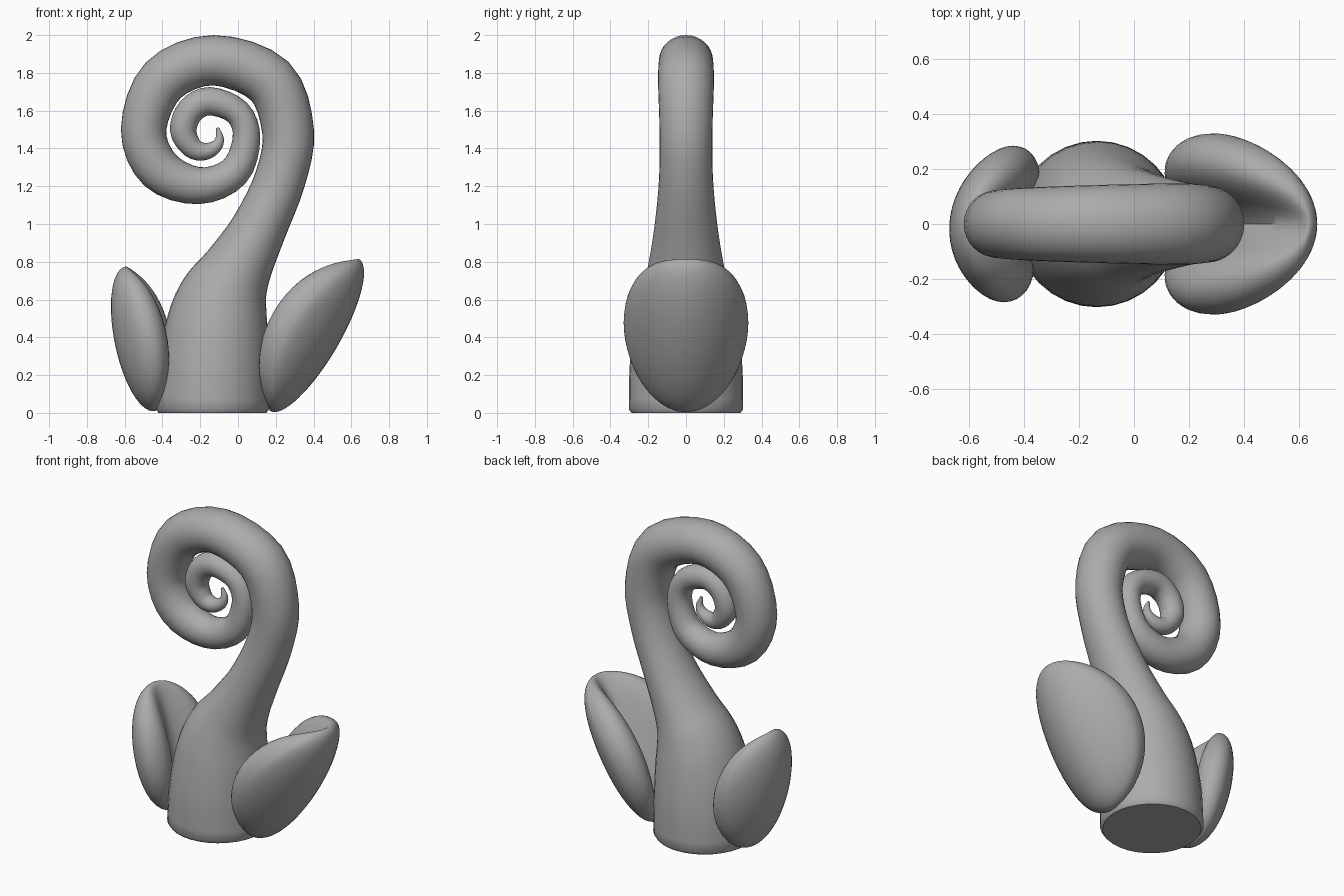
import bpy, bmesh, math
from mathutils import Vector

if "Cube" in bpy.data.objects:
    bpy.data.objects.remove(bpy.data.objects["Cube"])

grey = bpy.data.materials.new("plain grey")
grey.diffuse_color = (0.41, 0.41, 0.41, 1)
grey.use_nodes = True
grey.node_tree.nodes["Principled BSDF"].inputs["Base Color"].default_value = grey.diffuse_color


def finish(name, bm):
    bmesh.ops.recalc_face_normals(bm, faces=bm.faces)
    mesh = bpy.data.meshes.new(name)
    bm.to_mesh(mesh)
    bm.free()
    ob = bpy.data.objects.new(name, mesh)
    bpy.context.collection.objects.link(ob)
    mesh.materials.append(grey)
    bpy.ops.object.select_all(action='DESELECT')
    ob.select_set(True)
    bpy.context.view_layer.objects.active = ob
    bpy.ops.object.shade_smooth_by_angle(angle=math.radians(40))
    return ob


def catmull(p0, p1, p2, p3, t):
    return 0.5 * (2 * p1 + (p2 - p0) * t + (2 * p0 - 5 * p1 + 4 * p2 - p3) * t * t
                  + (3 * p1 - p0 - 3 * p2 + p3) * t ** 3)


# Curled stem: x, z, radius in the curl plane, radius across it
PATH = [(-.135, .02, .3, .303), (-.128, .25, .29, .298), (-.107, .48, .267, .27),
        (-.068, .63, .233, .238), (.0, .77, .183, .203), (.112, .98, .147, .168),
        (.223, 1.237, .135, .143), (.265, 1.49, .137, .14), (.168, 1.757, .142, .148),
        (-.13, 1.867, .133, .142), (-.395, 1.762, .132, .132), (-.5, 1.5, .12, .122),
        (-.415, 1.287, .117, .115), (-.207, 1.203, .098, .098), (-.02, 1.275, .085, .085),
        (.045, 1.455, .073, .073), (-.003, 1.592, .071, .071), (-.15, 1.65, .075, .075),
        (-.252, 1.6, .073, .073), (-.29, 1.495, .07, .07), (-.243, 1.405, .057, .057),
        (-.175, 1.384, .046, .046), (-.118, 1.41, .034, .034), (-.097, 1.455, .022, .022),
        (-.11, 1.51, .008, .008)]


def stem():
    P = [Vector(p) for p in PATH]
    P = [2 * P[0] - P[1]] + P + [2 * P[-1] - P[-2]]
    rows = [catmull(*P[i:i + 4], k / 4) for i in range(len(P) - 3) for k in range(4)]
    rows.append(P[-2])
    rows.insert(0, Vector((-.135, 0.0, .285, .288)))   # softened foot edge
    bm, rings, n = bmesh.new(), [], 32
    for i, r in enumerate(rows):
        a, b = rows[max(i - 1, 0)], rows[min(i + 1, len(rows) - 1)]
        t = Vector((b[0] - a[0], b[1] - a[1])).normalized()
        if i < 2:
            t = Vector((0, 1))
        ring = []
        for k in range(n):
            c, s = math.cos(math.tau * k / n), math.sin(math.tau * k / n)
            ring.append(bm.verts.new((r[0] + t.y * r[2] * c, r[3] * s, r[1] - t.x * r[2] * c)))
        rings.append(ring)
    for a, b in zip(rings, rings[1:]):
        for k in range(n):
            bm.faces.new((a[k], a[(k + 1) % n], b[(k + 1) % n], b[k]))
    bm.faces.new(rings[0])
    bm.faces.new(rings[-1])
    return finish("curled_stem", bm)


# Cupped leaf: a plump ball, rims curled towards the stem, with a trough inside
def leaf(name, base, tip, width, outer, inner, dent, curl, yaw=0.0):
    base, tip = Vector((base[0], 0, base[1])), Vector((tip[0], 0, tip[1]))
    u = (tip - base).normalized()
    out = Vector((u.z, 0, -u.x)) * (1 if tip.x > 0 else -1)
    half, mid = (tip - base).length / 2, (base + tip) / 2
    bm = bmesh.new()
    bmesh.ops.create_uvsphere(bm, u_segments=48, v_segments=28, radius=1)
    for v in bm.verts:
        x, y, z = v.co
        depth = outer if x > 0 else inner - dent * math.exp(-(y / .4) ** 2)
        n = depth * x - curl * y * y
        v.co = mid + u * (half * z) + out * n + Vector((yaw * width * y, width * y, 0))
        v.co.z = max(v.co.z, 0.005)
    return finish(name, bm)


stem()
leaf("large_leaf", (.17, .01), (.64, .815), .33, .135, .27, .23, .13)
leaf("small_leaf", (-.44, .01), (-.595, .775), .285, .137, .175, .12, .06, .06)
